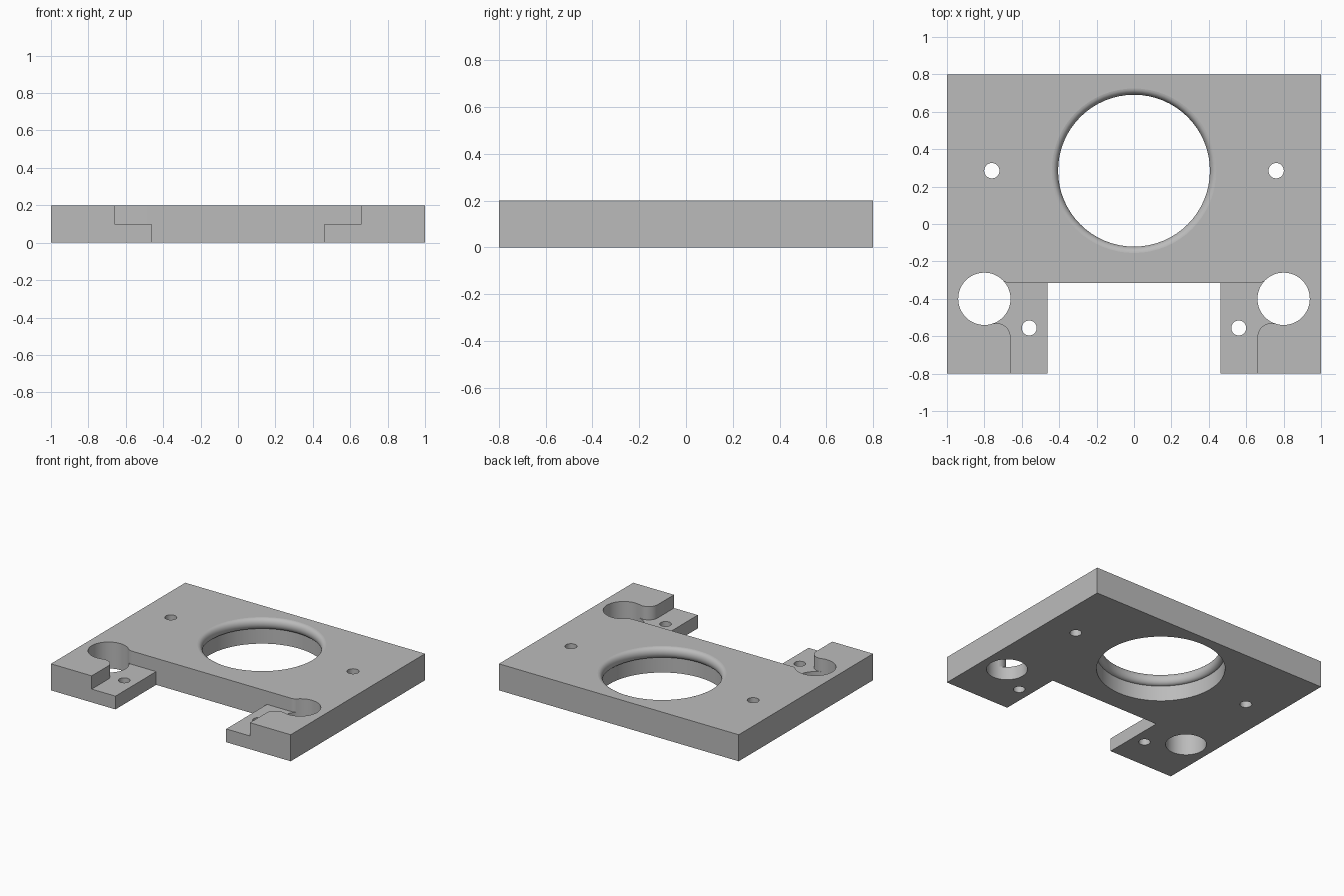
import bpy, bmesh
from math import sin, cos, pi, atan2, radians

if "Cube" in bpy.data.objects:
    bpy.data.objects.remove(bpy.data.objects["Cube"], do_unlink=True)

H = 0.2           # plate thickness
STEP = 0.1        # height of the recessed step
SEGMENTS = 64

grey = bpy.data.materials.new("light_grey")
grey.use_nodes = True
grey.diffuse_color = (0.5, 0.5, 0.5, 1)
grey.node_tree.nodes["Principled BSDF"].inputs["Base Color"].default_value = (0.5, 0.5, 0.5, 1)


def to_object(name, bm):
    bmesh.ops.recalc_face_normals(bm, faces=bm.faces)
    mesh = bpy.data.meshes.new(name)
    bm.to_mesh(mesh)
    bm.free()
    obj = bpy.data.objects.new(name, mesh)
    bpy.context.collection.objects.link(obj)
    mesh.materials.append(grey)
    return obj


def prism(name, outline, z0, z1):
    """Extrude a flat outline from z0 up to z1."""
    bm = bmesh.new()
    face = bm.faces.new([bm.verts.new((x, y, z0)) for x, y in outline])
    top = bmesh.ops.extrude_face_region(bm, geom=[face])["geom"]
    bmesh.ops.translate(bm, vec=(0, 0, z1 - z0),
                        verts=[v for v in top if isinstance(v, bmesh.types.BMVert)])
    return to_object(name, bm)


def arc(cx, cy, r, a0, a1, n=12):
    return [(cx + r * cos(a0 + (a1 - a0) * i / n),
             cy + r * sin(a0 + (a1 - a0) * i / n)) for i in range(n + 1)]


def drill(name, x, y, r, n=48):
    return prism(name, arc(x, y, r, 0, 2 * pi, n)[:-1], -0.1, H + 0.1)


def lathe(name, profile, cx, cy):
    """Closed solid of revolution about a vertical axis."""
    bm = bmesh.new()
    rings = [[bm.verts.new((cx + x, cy + y, z))
              for x, y in arc(0, 0, r, 0, 2 * pi, SEGMENTS)[:-1]] for r, z in profile]
    for a, b in zip(rings, rings[1:]):
        for i in range(SEGMENTS):
            j = (i + 1) % SEGMENTS
            bm.faces.new((a[i], a[j], b[j], b[i]))
    bm.faces.new(rings[0])
    bm.faces.new(rings[-1])
    return to_object(name, bm)


def cut(target, cutter):
    cutter.hide_render = True
    mod = target.modifiers.new(cutter.name, "BOOLEAN")
    mod.operation = "DIFFERENCE"
    mod.solver = "EXACT"
    mod.object = cutter
    bpy.context.view_layer.objects.active = target
    bpy.ops.object.modifier_apply(modifier=mod.name)
    bpy.data.objects.remove(cutter, do_unlink=True)


# U-shaped mounting plate
SLOT_X, SLOT_Y = 0.462, -0.315
half = [(SLOT_X, SLOT_Y), (SLOT_X, -0.8), (1, -0.8), (1, 0.8)]
plate = prism("mounting_plate", half + [(-x, y) for x, y in reversed(half)], 0, H)

# Main bore with a rounded lip at its upper end
BORE, LIP, LIP_H = 0.44, 0.034, 0.042
lip = [(BORE - LIP * cos(a), H - LIP_H + LIP_H * sin(a))
       for a in [-pi / 2 + pi * i / 12 for i in range(13)]]
cut(plate, lathe("bore_cutter", [(BORE, -0.1)] + lip + [(BORE, H + 0.1)], 0, 0.285))

# Stepped pocket blended into the rod hole by two tangent fillets
ROD_X, ROD_Y, ROD_R = 0.8, -0.4, 0.14
WALL_X = 0.66
r1, r2 = 0.075, 0.05
c1 = (WALL_X + r1, ROD_Y - (4 * ROD_R * r1) ** 0.5)
c2y = SLOT_Y + r2
c2 = (ROD_X - ((ROD_R + r2) ** 2 - (c2y - ROD_Y) ** 2) ** 0.5, c2y)
toward1 = atan2(ROD_Y - c1[1], ROD_X - c1[0])
toward2 = atan2(ROD_Y - c2[1], ROD_X - c2[0])
pocket = ([(SLOT_X - 0.1, -0.9), (WALL_X, -0.9)]
          + arc(*c1, r1, pi, toward1)
          + [(ROD_X, ROD_Y)]
          + arc(*c2, r2, toward2, -pi / 2)
          + [(SLOT_X - 0.1, SLOT_Y)])

for side in (1, -1):
    cut(plate, prism("pocket_cutter", [(side * x, y) for x, y in pocket], STEP, H + 0.1))
    cut(plate, drill("rod_hole_cutter", side * ROD_X, ROD_Y, ROD_R))
    cut(plate, drill("step_screw_cutter", side * 0.56, -0.556, 0.04, 32))
    cut(plate, drill("plate_screw_cutter", side * 0.76, 0.285, 0.041, 32))

# Smooth the round walls, keep the level faces flat
bpy.ops.object.select_all(action="DESELECT")
plate.select_set(True)
bpy.context.view_layer.objects.active = plate
bpy.ops.object.shade_smooth_by_angle(angle=radians(30))
for poly in plate.data.polygons:
    if abs(poly.normal.z) > 0.999:
        poly.use_smooth = False
